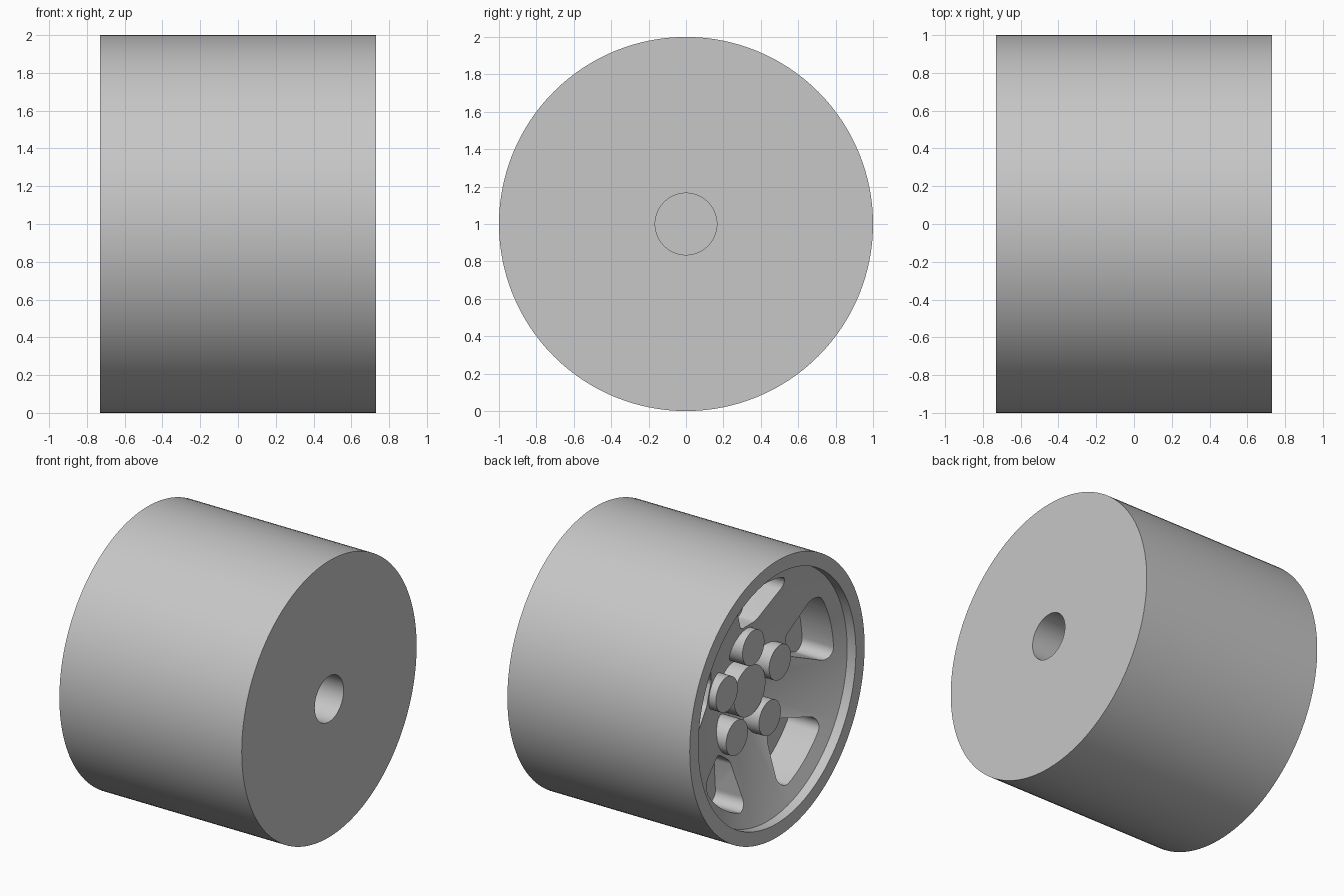
import bpy, bmesh, math
from mathutils import Matrix, Vector
from mathutils.geometry import convex_hull_2d

cube = bpy.data.objects.get("Cube")
if cube:
    bpy.data.objects.remove(cube)

FACE = -0.73          # x of the open, spoked side
COUNT = 5             # bolts and windows
CENTRE = Vector((0, 0, 1))

grey = bpy.data.materials.new("light_grey")
grey.use_nodes = True
grey.diffuse_color = (0.57, 0.57, 0.57, 1)
grey.node_tree.nodes["Principled BSDF"].inputs["Base Color"].default_value = grey.diffuse_color


def make(name, bm):
    bmesh.ops.recalc_face_normals(bm, faces=bm.faces[:])
    mesh = bpy.data.meshes.new(name)
    bm.to_mesh(mesh)
    bm.free()
    mesh.materials.append(grey)
    obj = bpy.data.objects.new(name, mesh)
    bpy.context.collection.objects.link(obj)
    return obj


def select(obj):
    bpy.ops.object.select_all(action='DESELECT')
    obj.select_set(True)
    bpy.context.view_layer.objects.active = obj


def smooth(obj):
    select(obj)
    bpy.ops.object.shade_smooth_by_angle(angle=math.radians(30))


def lathe(name, profile, steps, offset=(0, 0)):
    """Spin (x, radius) points about an axle parallel to x."""
    bm = bmesh.new()
    origin = CENTRE + Vector((0, *offset))
    verts = [bm.verts.new(origin + Vector((x, 0, r))) for x, r in profile]
    edges = [bm.edges.new(pair) for pair in zip(verts, verts[1:])]
    bmesh.ops.spin(bm, geom=verts + edges, cent=origin, axis=(1, 0, 0),
                   angle=math.tau, steps=steps, use_duplicate=False)
    bmesh.ops.remove_doubles(bm, verts=bm.verts[:], dist=0.0001)
    return make(name, bm)


def spoke_angles():
    return [math.pi / 2 + i * math.tau / COUNT for i in range(COUNT)]


# Wheel body: axle socket, tread, rim lip and conical dish
wheel = lathe("wheel_body", [
    (0.03, 0), (0.03, 0.165), (-FACE, 0.165), (-FACE, 1),
    (FACE, 1), (FACE, 0.9), (FACE + 0.07, 0.9), (FACE + 0.345, 0.18), (FACE + 0.345, 0)], 128)

# Window outline: rounded wedge with a curved outer edge
centres = [Vector((0.54, s * 0.05)) for s in (-1, 1)]
for i in range(-6, 7):
    a = math.radians(i * 2.5)
    centres.append(Vector((math.cos(a), math.sin(a))) * 0.73)
points = []
for c in centres:
    for k in range(32):
        a = k * math.tau / 32
        points.append(c + Vector((math.cos(a), math.sin(a))) * 0.07)
outline = [points[i] for i in convex_hull_2d(points)]

# Pocket cutters between the spokes
bm = bmesh.new()
for angle in spoke_angles():
    turn = Matrix.Rotation(angle, 2)
    ring = [turn @ p for p in outline]
    if (ring[0] - turn @ outline[0]).length > 0:
        continue
    base = bm.faces.new([bm.verts.new(CENTRE + Vector((FACE + 0.36, *p))) for p in ring])
    top = bmesh.ops.extrude_face_region(bm, geom=[base], use_keep_orig=True)["geom"]
    bmesh.ops.translate(bm, vec=(-0.5, 0, 0),
                        verts=[v for v in top if isinstance(v, bmesh.types.BMVert)])
cutter = make("window_cutter", bm)
cutter.hide_render = True

cut = wheel.modifiers.new("windows", 'BOOLEAN')
cut.operation = 'DIFFERENCE'
cut.solver = 'EXACT'
cut.object = cutter
select(wheel)
bpy.ops.object.modifier_apply(modifier=cut.name)
bpy.data.objects.remove(cutter)
smooth(wheel)

# Hub cap
smooth(lathe("hub_cap", [(FACE + 0.22, 0), (FACE + 0.22, 0.18),
                         (FACE + 0.38, 0.18), (FACE + 0.38, 0)], 48))

# Bolts around the hub
for n, angle in enumerate(spoke_angles(), 1):
    spot = (0.32 * math.cos(angle), 0.32 * math.sin(angle))
    smooth(lathe(f"bolt_{n}", [(FACE + 0.19, 0), (FACE + 0.19, 0.125),
                               (FACE + 0.36, 0.125), (FACE + 0.36, 0)], 40, spot))
